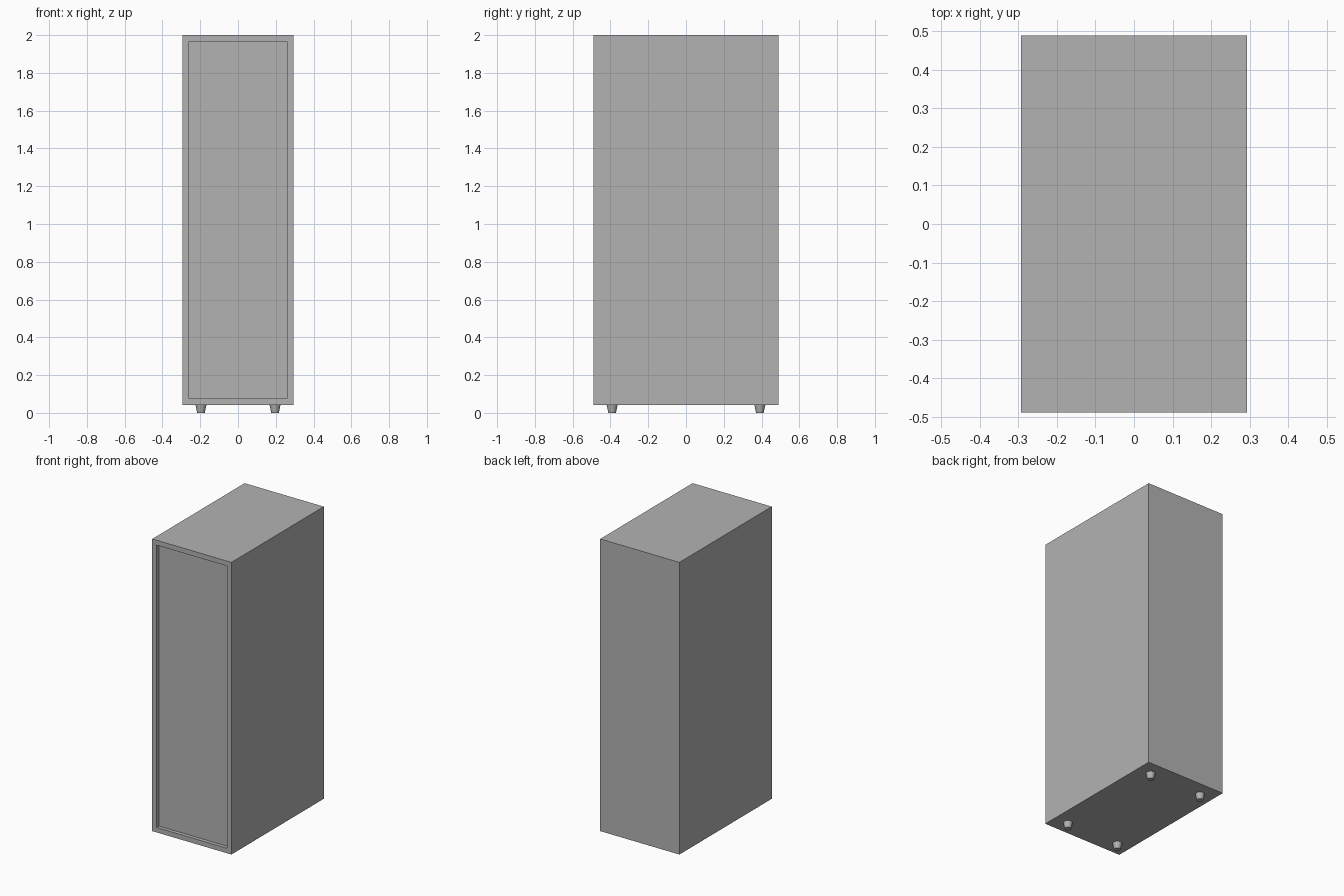
import bpy
import bmesh
from mathutils import Vector

cube = bpy.data.objects.get("Cube")
if cube:
    bpy.data.objects.remove(cube, do_unlink=True)

WIDTH, DEPTH, BOTTOM, TOP = 0.587, 0.978, 0.042, 2.0
FRAME, RECESS = 0.047, 0.025
FOOT_X, FOOT_Y = 0.196, 0.391

grey = bpy.data.materials.new("plain_grey")
grey.use_nodes = True
colour = (0.45, 0.45, 0.45, 1)
grey.diffuse_color = colour
grey.node_tree.nodes["Principled BSDF"].inputs["Base Color"].default_value = colour


def add_object(name, bm):
    mesh = bpy.data.meshes.new(name)
    bm.normal_update()
    bm.to_mesh(mesh)
    bm.free()
    mesh.materials.append(grey)
    obj = bpy.data.objects.new(name, mesh)
    bpy.context.collection.objects.link(obj)
    return obj


# Cabinet: a box with a framed, recessed front
bm = bmesh.new()
bmesh.ops.create_cube(bm, size=1)
bmesh.ops.scale(bm, vec=(WIDTH, DEPTH, TOP - BOTTOM), verts=bm.verts)
bmesh.ops.translate(bm, vec=(0, 0, (TOP + BOTTOM) / 2), verts=bm.verts)
bm.normal_update()
front = min(bm.faces, key=lambda f: f.calc_center_median().y)
bmesh.ops.inset_region(bm, faces=[front], thickness=FRAME)
pushed = bmesh.ops.extrude_discrete_faces(bm, faces=[front])["faces"]
bmesh.ops.translate(bm, vec=(0, RECESS, 0), verts=pushed[0].verts)
add_object("cabinet", bm)

# Feet: short tapered studs, smooth around the side
for side, x in (("left", FOOT_X), ("right", -FOOT_X)):
    for end, y in (("front", -FOOT_Y), ("back", FOOT_Y)):
        bm = bmesh.new()
        bmesh.ops.create_cone(bm, cap_ends=True, segments=16,
                              radius1=0.02, radius2=0.029, depth=BOTTOM)
        bmesh.ops.translate(bm, vec=Vector((x, y, BOTTOM / 2)), verts=bm.verts)
        for face in bm.faces:
            face.smooth = len(face.verts) == 4
        foot = add_object(f"{end}_{side}_foot", bm)
        for edge in foot.data.edges:
            ends = [foot.data.vertices[i].co.z for i in edge.vertices]
            edge.use_edge_sharp = abs(ends[0] - ends[1]) < 0.001
